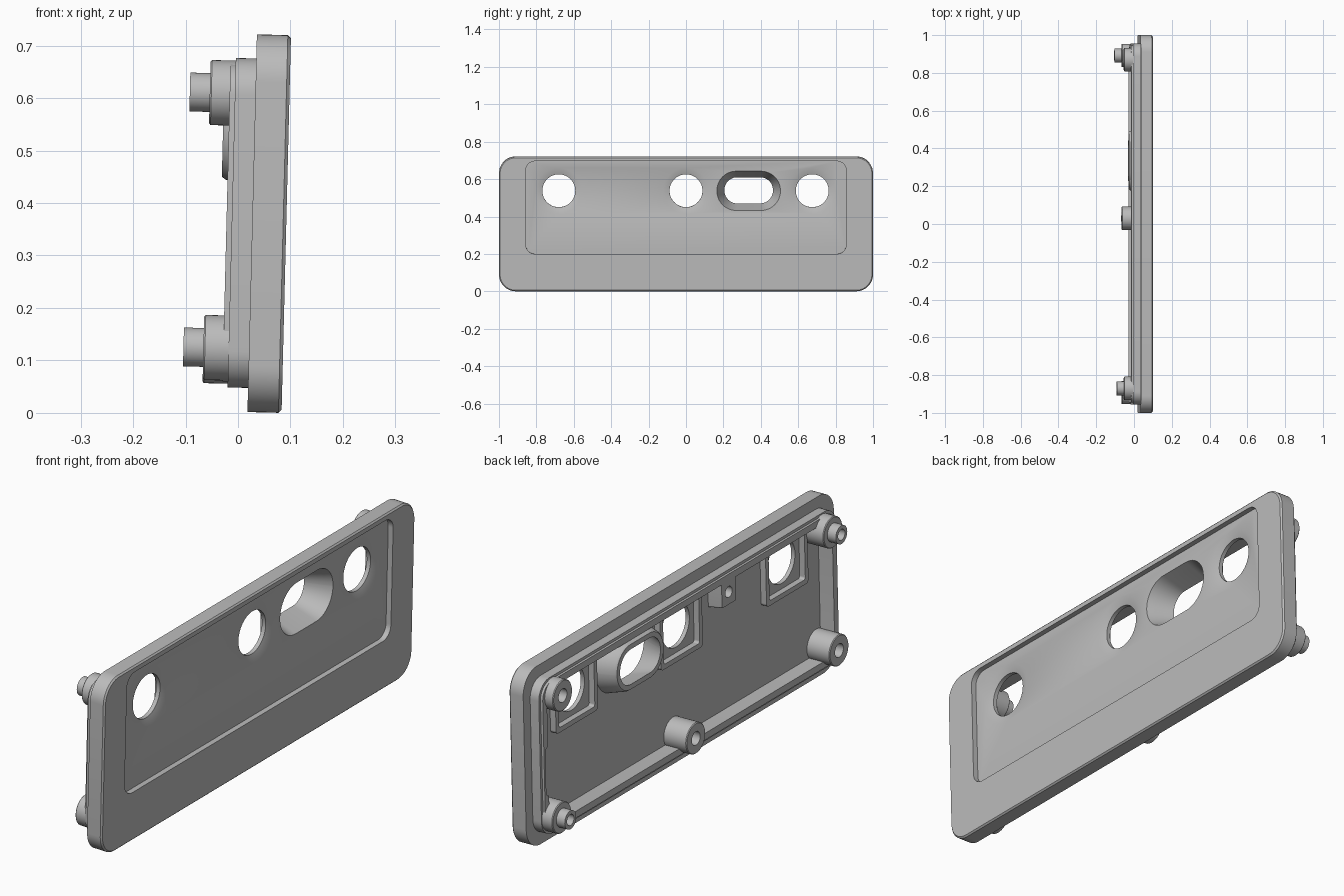
import bpy, bmesh, math
from mathutils import Matrix

cube = bpy.data.objects.get("Cube")
if cube:
    bpy.data.objects.remove(cube, do_unlink=True)

grey = bpy.data.materials.new("plain_grey")
grey.use_nodes = True
grey.diffuse_color = (0.5, 0.5, 0.5, 1)
grey.node_tree.nodes["Principled BSDF"].inputs["Base Color"].default_value = (0.5, 0.5, 0.5, 1)

# The panel leans back slightly; local x = 0 is its outer face
LEAN = Matrix.Translation((0.083, 0, 0)) @ Matrix.Rotation(0.025, 4, 'Y')
H = 0.36          # centre height of the panel
FLOOR = -0.05     # inner face of the panel
HOLE_Z = 0.537    # centre height of the openings


def outline(cy, cz, hw, hh, r, steps=12):
    """Rounded rectangle in y and z; becomes a slot or circle at full radius."""
    pts = []
    for k, (sy, sz) in enumerate([(1, 1), (-1, 1), (-1, -1), (1, -1)]):
        for i in range(steps + 1):
            a = math.pi / 2 * (k + i / steps)
            pts.append((cy + sy * (hw - r) + r * math.cos(a),
                        cz + sz * (hh - r) + r * math.sin(a)))
    return pts


def loft(name, cy, cz, sections, ring=False):
    """Skin sections (x, half width, half height, radius); a ring closes on itself."""
    bm = bmesh.new()
    loops = [[bm.verts.new((x, y, z)) for y, z in outline(cy, cz, hw, hh, r)]
             for x, hw, hh, r in sections]
    pairs = list(zip(loops, loops[1:]))
    if ring:
        pairs.append((loops[-1], loops[0]))
    else:
        bm.faces.new(loops[0])
        bm.faces.new(loops[-1])
    n = len(loops[0])
    for a, b in pairs:
        for i in range(n):
            j = (i + 1) % n
            bm.faces.new((a[i], a[j], b[j], b[i]))
    bmesh.ops.remove_doubles(bm, verts=bm.verts, dist=1e-5)
    bmesh.ops.recalc_face_normals(bm, faces=bm.faces)
    mesh = bpy.data.meshes.new(name)
    bm.to_mesh(mesh)
    bm.free()
    mesh.materials.append(grey)
    obj = bpy.data.objects.new(name, mesh)
    bpy.context.collection.objects.link(obj)
    obj.matrix_world = LEAN
    parts.append(obj)
    return obj


def turned(name, cy, cz, steps):
    """Round part from (x, radius) steps."""
    return loft(name, cy, cz, [(x, r, r, r) for x, r in steps])


def cut(cutter):
    parts.remove(cutter)
    cutter.hide_render = True
    cutter.hide_set(True)
    mod = panel.modifiers.new(cutter.name, 'BOOLEAN')
    mod.operation = 'DIFFERENCE'
    mod.solver = 'EXACT'
    mod.object = cutter


parts = []

# Panel with stepped rim and lip behind
panel = loft("panel", 0, H, [
    (0, 0.994, 0.354, 0.084), (-0.006, 1.0, 0.36, 0.09), (-0.065, 1.0, 0.36, 0.09),
    (-0.065, 0.956, 0.314, 0.07), (-0.104, 0.956, 0.314, 0.07),
    (-0.104, 0.945, 0.303, 0.06), (-0.114, 0.945, 0.303, 0.06)])

# Back cavity, side notch and shallow front recess
cut(loft("cavity_cutter", 0, H, [(FLOOR, 0.918, 0.276, 0.04), (-0.2, 0.918, 0.276, 0.04)]))
cut(loft("notch_cutter", 0.905, 0.31, [(FLOOR - 0.002, 0.03, 0.1, 0.02), (-0.2, 0.03, 0.1, 0.02)]))
cut(loft("recess_cutter", 0, 0.448, [(0.05, 0.857, 0.248, 0.05), (-0.022, 0.857, 0.248, 0.05)]))

# Round openings with dished edges, and square frames behind them
for label, y in (("right", -0.68), ("middle", 0), ("left", 0.675)):
    cut(turned(label + "_hole_cutter", y, HOLE_Z,
               [(-0.018, 0.135), (-0.033, 0.088), (-0.07, 0.088)]))
    loft(label + "_hole_frame", y, HOLE_Z, [
        (FLOOR, 0.135, 0.13, 0.015), (-0.075, 0.135, 0.13, 0.015),
        (-0.075, 0.115, 0.11, 0.01), (FLOOR, 0.115, 0.11, 0.01)], ring=True)


# Flared slot and its raised collar
def slot(x, hw, hh):
    return (x, hw, hh, hh - 0.001)


cut(loft("slot_cutter", 0.335, HOLE_Z, [slot(-0.012, 0.174, 0.1085), slot(-0.06, 0.155, 0.092)]))
loft("slot_collar", 0.335, HOLE_Z, [
    slot(FLOOR, 0.18, 0.115), slot(-0.118, 0.157, 0.095), slot(-0.125, 0.15, 0.09),
    slot(-0.125, 0.13, 0.07), slot(FLOOR, 0.159, 0.0955)], ring=True)

# Corner and middle bosses: two with hollow pins, three with screw holes
for name, y, z, pin in (("upper_right_boss", -0.87, 0.607, True),
                        ("lower_left_boss", 0.892, 0.121, True),
                        ("upper_left_boss", 0.87, 0.607, False),
                        ("lower_right_boss", -0.892, 0.121, False),
                        ("lower_middle_boss", 0.03, 0.115, False)):
    steps = [(FLOOR, 0.062), (-0.149, 0.062), (-0.152, 0.059)]
    if pin:
        steps += [(-0.152, 0.037), (-0.19, 0.037), (-0.19, 0.022), (-0.14, 0.022)]
    else:
        steps += [(-0.152, 0.027), (-0.1, 0.027)]
    turned(name, y, z, steps)

# Small drilled lug hanging from the upper wall
lug = loft("lug", -0.255, 0.59, [(FLOOR, 0.045, 0.06, 0.006), (-0.112, 0.045, 0.05, 0.006),
                                 (-0.112, 0.022, 0.022, 0.022), (-0.08, 0.022, 0.022, 0.022)])

for obj in parts:
    bpy.ops.object.select_all(action='DESELECT')
    obj.select_set(True)
    bpy.context.view_layer.objects.active = obj
    for mod in list(obj.modifiers):
        bpy.ops.object.modifier_apply(modifier=mod.name)
    bpy.ops.object.shade_smooth_by_angle(angle=math.radians(30))
